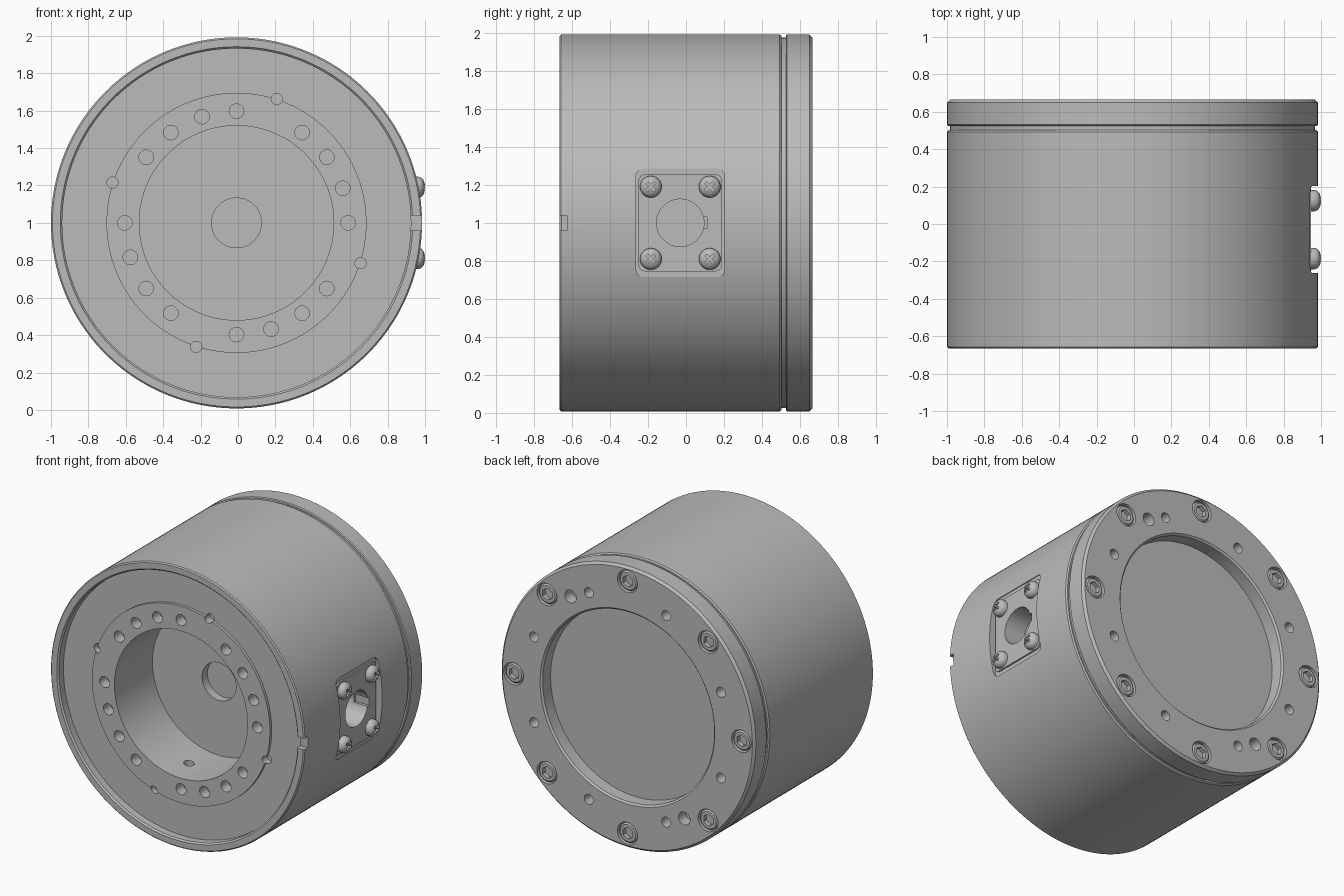
import bpy, bmesh
from math import cos, sin, radians, pi
from mathutils import Matrix, Vector

if "Cube" in bpy.data.objects:
    bpy.data.objects.remove(bpy.data.objects["Cube"], do_unlink=True)

CX, CZ = -0.008, 1.0          # main axis runs along y through this point
R = 0.992
FRONT, BACK = -0.665, 0.665
parts = []

metal = bpy.data.materials.new("grey metal")
GREY = (0.5, 0.5, 0.5, 1)
metal.use_nodes = True
metal.diffuse_color = GREY
metal.node_tree.nodes["Principled BSDF"].inputs["Base Color"].default_value = GREY


def to_object(name, bm, loc=(0, 0, 0)):
    bmesh.ops.recalc_face_normals(bm, faces=bm.faces)
    mesh = bpy.data.meshes.new(name)
    bm.to_mesh(mesh)
    bm.free()
    mesh.materials.append(metal)
    ob = bpy.data.objects.new(name, mesh)
    ob.location = loc
    bpy.context.collection.objects.link(ob)
    return ob


def lathe(name, profile, steps, loc=(0, 0, 0)):
    """Spin (radius, y) points around the y axis."""
    bm = bmesh.new()
    vs = [bm.verts.new((r, y, 0)) for r, y in profile]
    edges = [bm.edges.new(p) for p in zip(vs, vs[1:])]
    bmesh.ops.spin(bm, geom=vs + edges, cent=(0, 0, 0), axis=(0, 1, 0),
                   angle=2 * pi, steps=steps)
    bmesh.ops.remove_doubles(bm, verts=bm.verts, dist=1e-5)
    return to_object(name, bm, loc)


def rod(bm, centre, radius, half, axis="Y", sides=24):
    turn = {"X": Matrix.Rotation(pi / 2, 4, "Y"), "Y": Matrix.Rotation(pi / 2, 4, "X"),
            "Z": Matrix.Identity(4)}[axis]
    bmesh.ops.create_cone(bm, cap_ends=True, segments=sides, radius1=radius,
                          radius2=radius, depth=2 * half,
                          matrix=Matrix.Translation(centre) @ turn)


def block(bm, centre, size, turn=Matrix.Identity(4)):
    bmesh.ops.create_cube(bm, size=1, matrix=Matrix.Translation(centre) @ turn
                          @ Matrix.Diagonal((*size, 1)))


def rounded_slab(bm, x0, x1, yc, zc, hy, hz, corner):
    """Rounded rectangle in the yz plane, extruded along x."""
    ring = []
    for k, (sy, sz) in enumerate([(1, 1), (-1, 1), (-1, -1), (1, -1)]):
        for i in range(7):
            a = radians(90 * k + 15 * i)
            ring.append(bm.verts.new((x0, yc + sy * (hy - corner) + corner * cos(a),
                                      zc + sz * (hz - corner) + corner * sin(a))))
    face = bm.faces.new(ring)
    out = bmesh.ops.extrude_face_region(bm, geom=[face])
    moved = [v for v in out["geom"] if isinstance(v, bmesh.types.BMVert)]
    bmesh.ops.translate(bm, verts=moved, vec=(x1 - x0, 0, 0))


def cut(ob, *cutters):
    """Subtract each cutter mesh, then bake the result."""
    tools = []
    for bm in cutters:
        tool = to_object("cutter", bm)
        tool.hide_render = True
        mod = ob.modifiers.new("cut", "BOOLEAN")
        mod.operation, mod.solver, mod.object = "DIFFERENCE", "EXACT", tool
        mod.use_self = True
        tools.append(tool)
    graph = bpy.context.evaluated_depsgraph_get()
    baked = bpy.data.meshes.new_from_object(ob.evaluated_get(graph))
    ob.modifiers.clear()
    ob.data = baked
    for tool in tools:
        bpy.data.objects.remove(tool, do_unlink=True)


def polar(radius, degrees, y):
    a = radians(degrees)
    return Vector((CX + radius * cos(a), y, CZ + radius * sin(a)))


# Housing: rim, recessed face, raised boss, cavity with blind centre hole, rear neck
FACE, BOSS, FLOOR = FRONT + 0.06, FRONT + 0.04, -0.2
housing = lathe("housing", [
    (0, FLOOR + 0.06), (0.133, FLOOR + 0.06), (0.133, FLOOR), (0.52, FLOOR),
    (0.52, BOSS), (0.695, BOSS), (0.695, FACE), (0.932, FACE),
    (0.932, FRONT + 0.01), (0.942, FRONT), (R - 0.008, FRONT), (R, FRONT + 0.008),
    (R, 0.493), (R - 0.008, 0.502), (0.975, 0.502), (0.975, 0.53), (0, 0.53)],
    160, (CX, 0, CZ))

# Front bolt holes, edge notches, rim keyway and cavity wall port
front_holes = bmesh.new()
for quarter in range(0, 360, 90):
    for step in (0, 18, 36, 54):
        rod(front_holes, polar(0.597, quarter + step, BOSS), 0.039, 0.08)
    rod(front_holes, polar(0.697, quarter + 72, BOSS), 0.03, 0.06)
block(front_holes, (CX + 0.965, FRONT, CZ), (0.09, 0.08, 0.08))
rod(front_holes, (CX - 0.08, -0.42, CZ - 0.52), 0.035, 0.06, "Z")

# Side pocket with a keyed connector bore
PORT_Y, POCKET_X, PLATE_X = -0.03, 0.936, 0.947


def connector_bore():
    bm = bmesh.new()
    rod(bm, (0.92, PORT_Y, CZ), 0.125, 0.13, "X", 48)
    return bm


def connector_key():
    bm = bmesh.new()
    block(bm, (0.92, PORT_Y + 0.1, CZ), (0.16, 0.08, 0.06))
    return bm


pocket = bmesh.new()
rounded_slab(pocket, POCKET_X, 1.1, PORT_Y, CZ, 0.233, 0.285, 0.04)
cut(housing, front_holes, pocket, connector_bore(), connector_key())

# Connector plate
plate_bm = bmesh.new()
rounded_slab(plate_bm, POCKET_X - 0.002, PLATE_X, PORT_Y, CZ, 0.22, 0.255, 0.035)
plate = to_object("connector_plate", plate_bm)
cut(plate, connector_bore(), connector_key())

# Rear flange: chamfered disc with a shallow round recess
flange = lathe("rear_flange", [
    (0, 0.525), (R - 0.006, 0.525), (R, 0.531), (R, BACK - 0.016),
    (R - 0.016, BACK), (0.682, BACK), (0.67, BACK - 0.012),
    (0.67, BACK - 0.1), (0, BACK - 0.1)], 160, (CX, 0, CZ))
rear_holes = bmesh.new()
for a in range(0, 360, 45):
    rod(rear_holes, polar(0.89, a, BACK), 0.078, 0.05, sides=32)
    rod(rear_holes, polar(0.79, a + 22.5, BACK), 0.035, 0.08)
for a in (56.25, 236.25):
    rod(rear_holes, polar(0.8, a, BACK), 0.045, 0.08)
cut(flange, rear_holes)
parts += [housing, plate, flange]

# Rear socket bolts: one head shared by eight
head = lathe("rear_bolt", [(0, -0.055), (0.07, -0.055), (0.07, -0.014),
                           (0.06, -0.005), (0, -0.005)], 32)
hexagon = bmesh.new()
rod(hexagon, (0, 0, 0), 0.042, 0.035, sides=6)
cut(head, hexagon)

# Cross-head screws on the plate: one dome shared by four
dome = lathe("plate_screw", [(0, -0.005), (0.057, -0.005), (0.057, 0.018),
                             (0.052, 0.033), (0.04, 0.044), (0.022, 0.051), (0, 0.053)], 32)
cross = [bmesh.new(), bmesh.new()]
for bm, a in zip(cross, (pi / 4, -pi / 4)):
    block(bm, (0, 0.045, 0), (0.06, 0.05, 0.016), Matrix.Rotation(a, 4, "Y"))
cut(dome, *cross)


def copies(source, places, turn=0):
    for i, place in enumerate(places):
        ob = source if i == 0 else source.copy()
        if i:
            bpy.context.collection.objects.link(ob)
        ob.location = place
        ob.rotation_euler.z = turn
        parts.append(ob)


copies(head, [polar(0.89, a, BACK) for a in range(0, 360, 45)])
copies(dome, [(PLATE_X, y, CZ + z) for y in (-0.185, 0.125) for z in (-0.19, 0.19)], -pi / 2)

# Smooth the round walls, keep the machined edges sharp
bpy.ops.object.select_all(action="DESELECT")
for ob in parts:
    ob.select_set(True)
bpy.context.view_layer.objects.active = housing
bpy.ops.object.shade_smooth_by_angle(angle=radians(30))
